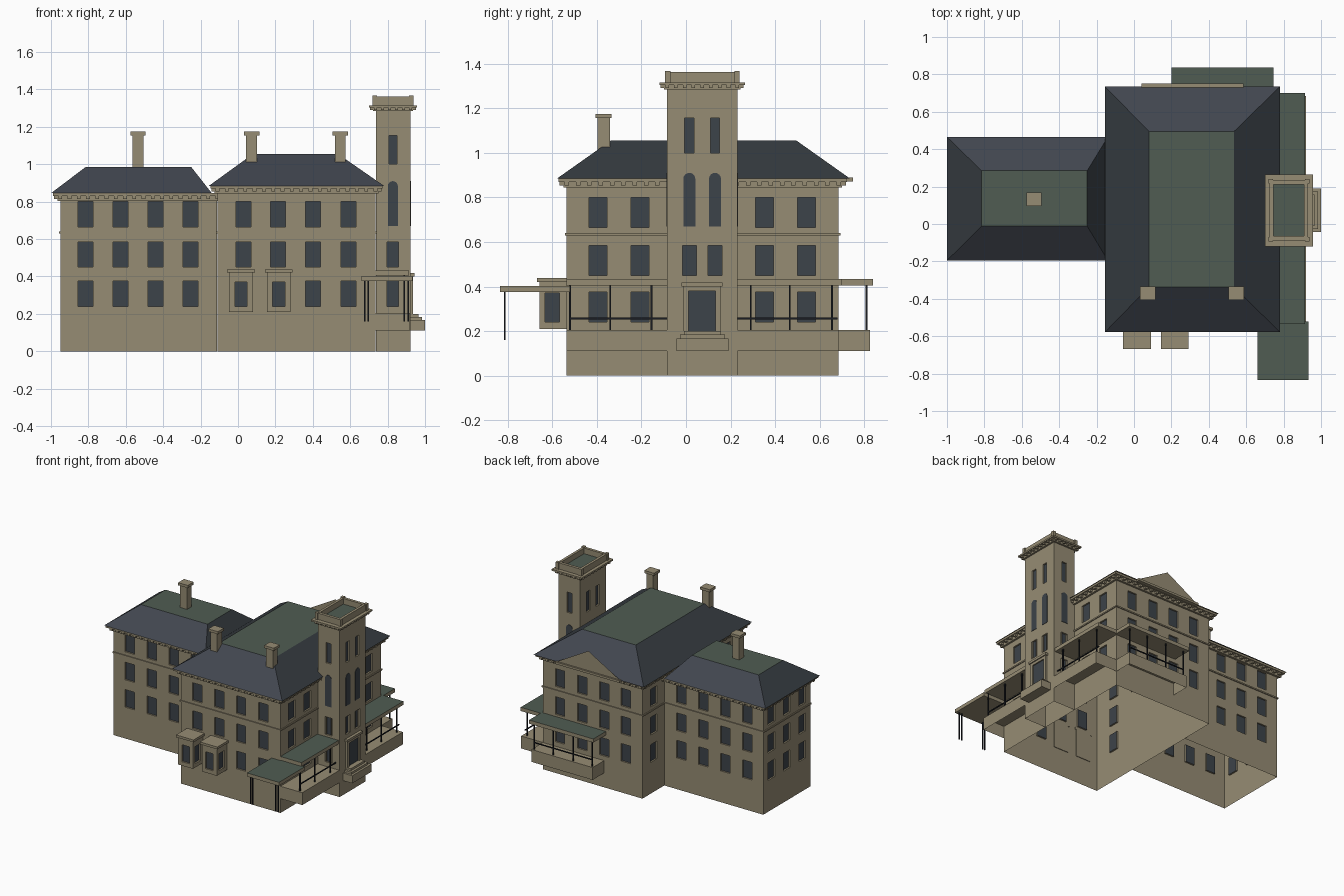
import bpy, bmesh, math
from mathutils import Vector

if "Cube" in bpy.data.objects:
    bpy.data.objects.remove(bpy.data.objects["Cube"])


def material(name, r, g, b):
    m = bpy.data.materials.new(name)
    m.use_nodes = True
    m.diffuse_color = (r, g, b, 1)
    bsdf = m.node_tree.nodes["Principled BSDF"]
    bsdf.inputs["Base Color"].default_value = (r, g, b, 1)
    bsdf.inputs["Roughness"].default_value = 0.9
    return m


STONE = material("tan stone", 0.305, 0.262, 0.173)
SLATE = material("slate roof", 0.053, 0.061, 0.078)
DARK_SLATE = material("dark slate roof", 0.037, 0.045, 0.053)
COPPER = material("green roof", 0.08, 0.108, 0.085)
GLASS = material("dark glass", 0.046, 0.056, 0.068)
IRON = material("black iron", 0.01, 0.012, 0.016)


def finish(name, bm, mats, rule=None):
    """Turn a bmesh into an object, colouring faces by an optional rule."""
    bm.normal_update()
    if rule:
        for f in bm.faces:
            f.material_index = rule(f)
    mesh = bpy.data.meshes.new(name)
    bm.to_mesh(mesh)
    bm.free()
    for m in mats:
        mesh.materials.append(m)
    bpy.context.collection.objects.link(bpy.data.objects.new(name, mesh))


def add_box(bm, x0, x1, y0, y1, z0, z1):
    for v in bmesh.ops.create_cube(bm, size=1)["verts"]:
        v.co = Vector(((x0 + x1) / 2 + v.co.x * (x1 - x0),
                       (y0 + y1) / 2 + v.co.y * (y1 - y0),
                       (z0 + z1) / 2 + v.co.z * (z1 - z0)))


def boxes(name, mat, *items):
    bm = bmesh.new()
    for b in items:
        add_box(bm, *b)
    finish(name, bm, [mat])


def walls(name, box, openings=(), open_bottom=True):
    """Hollow block; each opening is (side, columns, rows, width) cut as a recessed pane."""
    bm = bmesh.new()
    add_box(bm, *box)
    bm.normal_update()
    if open_bottom:
        bmesh.ops.delete(bm, geom=[f for f in bm.faces if f.normal.z < -0.9], context="FACES")
    up = Vector((0, 0, 1))
    for side, cols, rows, w in openings:
        n = Vector({"front": (0, -1, 0), "back": (0, 1, 0),
                    "left": (1, 0, 0), "right": (-1, 0, 0)}[side])
        along = Vector((abs(n.y), abs(n.x), 0))
        plane = max(v.co.dot(n) for v in bm.verts)

        def side_faces():
            bm.normal_update()
            return [f for f in bm.faces if f.normal.dot(n) > 0.99
                    and abs(f.calc_center_median().dot(n) - plane) < 1e-4]
        cuts = [(along, c + s * w / 2) for c in cols for s in (-1, 1)]
        cuts += [(up, z) for row in rows for z in row]
        for axis, d in cuts:
            fs = side_faces()
            geom = fs + list({e for f in fs for e in f.edges}) + list({v for f in fs for v in f.verts})
            bmesh.ops.bisect_plane(bm, geom=geom, plane_co=axis * d, plane_no=axis)

        def in_window(f):
            c = f.calc_center_median()
            return (any(abs(c.dot(along) - u) < w / 2 for u in cols)
                    and any(a < c.z < b for a, b in rows))
        picked = [f for f in side_faces() if in_window(f)]
        for f in bmesh.ops.extrude_discrete_faces(bm, faces=picked)["faces"]:
            f.material_index = 1
            for v in f.verts:
                v.co -= n * 0.012
    finish(name, bm, [STONE, GLASS])


def slab_roof(name, *b):
    """Flat roof: green on top, stone on the edges and underside."""
    bm = bmesh.new()
    add_box(bm, *b)
    finish(name, bm, [STONE, COPPER], lambda f: int(f.normal.z > 0.9))


def hip_roof(name, eave, deck, z0, z1):
    """Hipped slate roof cut off by a flat green deck; side slopes are darker."""
    bm = bmesh.new()
    low, top = [[bm.verts.new(p) for p in ((x0, y0, z), (x1, y0, z), (x1, y1, z), (x0, y1, z))]
                for (x0, x1, y0, y1), z in ((eave, z0), (deck, z1))]
    bm.faces.new(low[::-1])
    bm.faces.new(top)
    for i in range(4):
        j = (i + 1) % 4
        bm.faces.new((low[i], low[j], top[j], top[i]))

    def rule(f):
        if abs(f.normal.z) > 0.95:
            return 1 if f.normal.z > 0 else 2
        return 3 if abs(f.normal.x) > 0.3 else 0
    finish(name, bm, [SLATE, COPPER, STONE, DARK_SLATE], rule)


def cornice(name, x0, x1, y0, y1, z, out, h, step, size):
    """Projecting band with a frieze and a row of dentils around a block."""
    bm = bmesh.new()
    add_box(bm, x0 - out, x1 + out, y0 - out, y1 + out, z - h, z)
    add_box(bm, x0 - out * .4, x1 + out * .4, y0 - out * .4, y1 + out * .4, z - 2.6 * h, z - h)
    d = out * 0.85
    for a, b, along_x in ((x0, x1, True), (y0, y1, False)):
        n = round((b - a) / step)
        for i in range(n + 1):
            c = a + (b - a) * i / n
            u = (c - size / 2, c + size / 2)
            if along_x:
                add_box(bm, *u, y0 - d, y1 + d, z - 2 * h, z - h)
            else:
                add_box(bm, x0 - d, x1 + d, *u, z - 2 * h, z - h)
    finish(name, bm, [STONE])


def belt(name, x0, x1, y0, y1, z0, z1, t=.007):
    boxes(name, STONE, (x0 - t, x1 + t, y0 - t, y0, z0, z1), (x0 - t, x1 + t, y1, y1 + t, z0, z1),
          (x0 - t, x0, y0, y1, z0, z1), (x1, x1 + t, y0, y1, z0, z1))


def arched_panes(name, axis, plane, depth, cols, w, z0, z1):
    """Thin round-headed panes on a wall facing along the given axis."""
    bm = bmesh.new()
    r = w / 2
    for u in cols:
        pts = [(u - r, z0), (u + r, z0)]
        pts += [(u + r * math.cos(math.pi * i / 8), z1 - r + r * math.sin(math.pi * i / 8))
                for i in range(9)]
        rings = [[bm.verts.new((plane + d, a, z) if axis == "x" else (a, plane + d, z))
                  for a, z in pts] for d in (0, depth)]
        bm.faces.new(rings[1])
        for i in range(len(pts)):
            j = (i + 1) % len(pts)
            bm.faces.new((rings[0][i], rings[0][j], rings[1][j], rings[1][i]))
    bmesh.ops.recalc_face_normals(bm, faces=bm.faces)
    finish(name, bm, [GLASS])


# Main block, wing and tower walls with their windows
ROWS = [(.24, .375), (.45, .585), (.665, .80)]
MAIN = [.03, .215, .40, .59]
WING = [-.815, -.628, -.442, -.255]
walls("main_walls", (-.11, .735, -.535, .685, 0, .87),
      [("front", MAIN, ROWS[1:], .08), ("front", MAIN[2:], ROWS[:1], .08), ("back", MAIN, ROWS, .08),
       ("left", [-.395, -.207, .352, .54], ROWS, .08), ("right", [-.345, .55], ROWS, .08)])
walls("wing_walls", (-.95, -.112, -.15, .42, 0, .83),
      [("front", WING, ROWS, .08), ("back", WING, ROWS, .08), ("right", [-.05, .135, .32], ROWS, .08)])
TOP = [(1.0, 1.155)]
PAIR = [.015, .13]
walls("tower_walls", (.737, .922, -.085, .23, 0, 1.305),
      [(s, [.828], TOP, .042) for s in ("front", "back")]
      + [(s, [.828], ROWS[:2], .062) for s in ("front", "back")]
      + [("left", PAIR, TOP, .042), ("left", PAIR, ROWS[1:2], .062), ("right", PAIR, TOP, .042)])
arched_panes("tower_front_arched_pane", "y", -.085, -.003, [.828], .054, .67, .91)
arched_panes("tower_back_arched_pane", "y", .23, .003, [.828], .054, .67, .91)
arched_panes("tower_left_arched_panes", "x", .922, .003, PAIR, .054, .67, .91)
belt("main_belt_course", -.11, .735, -.535, .685, .63, .64)
belt("wing_belt_course", -.95, -.112, -.15, .42, .63, .64)

# Roofs and cornices
hip_roof("main_roof", (-.155, .78, -.578, .735), (.08, .535, -.337, .495), .885, 1.055)
hip_roof("wing_roof", (-1, -.14, -.195, .465), (-.815, -.25, -.012, .285), .845, .985)
cornice("main_cornice", -.11, .735, -.535, .685, .886, .038, .016, .05, .02)
cornice("wing_cornice", -.95, -.11, -.15, .42, .846, .04, .016, .05, .02)
cornice("tower_cornice", .735, .922, -.085, .23, 1.315, .034, .012, .04, .016)

# Rear gable
bm = bmesh.new()
bm.faces.new([bm.verts.new(p) for p in ((.585, .737, .885), (.04, .737, .885), (.3125, .737, 1.04))])
finish("rear_gable", bm, [STONE])
boxes("rear_gable_ledge", STONE, (.04, .585, .68, .75, .872, .889))

# Tower parapet and deck
piers = [(x, x + .024, y, y + .024, 1.31, 1.367) for x in (.718, .913) for y in (-.094, .217)]
boxes("tower_parapet", STONE, (.725, .745, -.087, .234, 1.31, 1.363), (.91, .93, -.087, .234, 1.31, 1.363),
      (.725, .93, -.087, -.065, 1.31, 1.363), (.725, .93, .212, .234, 1.31, 1.363), *piers)
slab_roof("tower_deck", .74, .915, -.07, .215, 1.305, 1.32)

# Chimneys
for name, x, y, z in (("wing", -.535, .133, .95), ("main_right", .073, -.37, .95),
                      ("main_left", .547, -.37, .95)):
    boxes(name + "_chimney", STONE, (x - .029, x + .029, y - .028, y + .028, z, 1.16),
          (x - .041, x + .041, y - .036, y + .036, 1.155, 1.175))

# Front bays
for name, x in (("right", .016), ("left", .218)):
    walls(name + "_bay", (x - .063, x + .063, -.658, -.53, .21, .425),
          [("front", [x], [(.24, .37)], .065), ("left", [-.6], [(.24, .37)], .065),
           ("right", [-.6], [(.24, .37)], .065)], open_bottom=False)
    boxes(name + "_bay_cap", STONE, (x - .074, x + .074, -.668, -.53, .42, .438))

# Entrance door and steps
boxes("door_surround", STONE, (.92, .936, -.012, .012, .2, .4), (.92, .936, .132, .156, .2, .4),
      (.92, .936, -.012, .156, .38, .4), (.92, .944, -.02, .164, .4, .418))
boxes("door", GLASS, (.92, .927, .012, .132, .2, .38))
boxes("steps", STONE, (.91, 1, -.043, .19, .11, .168), (.91, .983, -.027, .174, .168, .184),
      (.91, .965, -.01, .157, .184, .2))

# Verandas
walls("side_veranda_floor_front", (.735, .92, -.535, -.085, .11, .205))
walls("side_veranda_floor_back", (.735, .92, .23, .685, .11, .205))
walls("back_veranda_floor", (.215, .735, .685, .825, .11, .205))
slab_roof("side_veranda_roof_front", .73, .913, -.535, -.08, .405, .433)
slab_roof("side_veranda_roof_back", .73, .913, .225, .70, .405, .433)
slab_roof("back_veranda_roof", .2, .745, .68, .838, .405, .433)
slab_roof("front_canopy", .66, .932, -.835, -.52, .375, .402)


def post(x, y, z0, z1, t=.004):
    return (x - t, x + t, y - t, y + t, z0, z1)


boxes("side_posts", IRON, *[post(.89, y, .2, .41) for y in (-.52, -.34, -.155, .29, .465, .655)])
boxes("back_posts", IRON, *[post(x, .81, .2, .41) for x in (.23, .39, .56, .72)])
boxes("canopy_posts", IRON, *[post(x, -.813, .16, .38) for x in (.677, .696, .888, .91)])
boxes("railings", IRON, (.887, .893, -.52, -.085, .252, .26), (.887, .893, .23, .68, .252, .26),
      (.23, .72, .807, .813, .252, .26))
